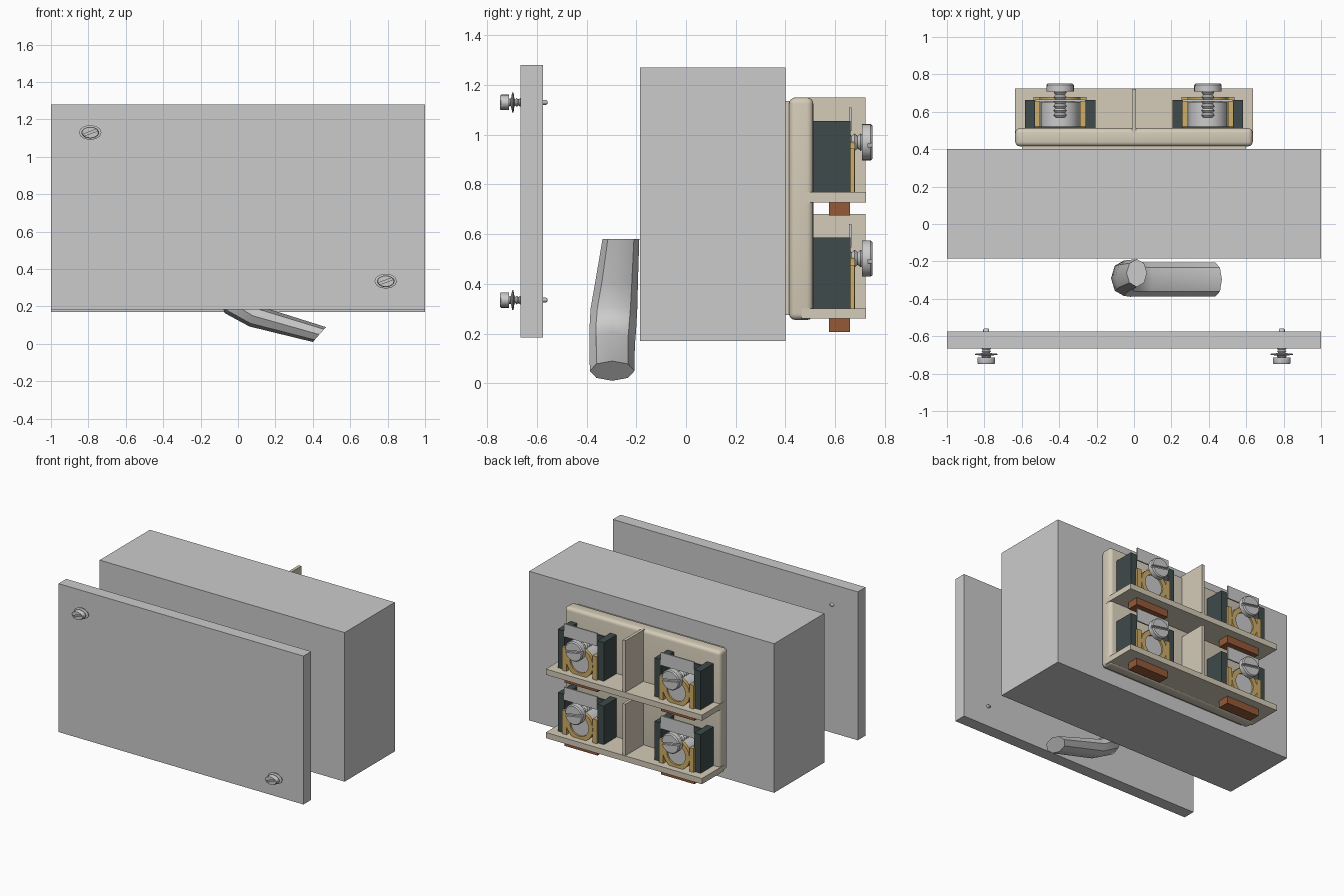
import bpy, bmesh, math
from mathutils import Vector

if "Cube" in bpy.data.objects:
    bpy.data.objects.remove(bpy.data.objects["Cube"])


def material(name, rgb):
    m = bpy.data.materials.new(name)
    m.diffuse_color = (*rgb, 1)
    m.use_nodes = True
    m.node_tree.nodes["Principled BSDF"].inputs["Base Color"].default_value = m.diffuse_color
    return m


BEIGE = material("beige_plastic", (0.66, 0.60, 0.48))
DARK = material("dark_insulator", (0.05, 0.07, 0.07))
BRASS = material("brass", (0.62, 0.42, 0.14))
BROWN = material("brown_contact", (0.30, 0.10, 0.04))


def finish(name, bm, mat=None, smooth=False):
    bmesh.ops.recalc_face_normals(bm, faces=bm.faces)
    me = bpy.data.meshes.new(name)
    bm.to_mesh(me)
    bm.free()
    ob = bpy.data.objects.new(name, me)
    bpy.context.collection.objects.link(ob)
    if mat:
        me.materials.append(mat)
    bpy.ops.object.select_all(action='DESELECT')
    bpy.context.view_layer.objects.active = ob
    ob.select_set(True)
    if smooth:
        bpy.ops.object.shade_smooth_by_angle(angle=math.radians(40))
    return ob


def box(name, x, y, z, mat=None, bevel=0):
    bm = bmesh.new()
    bmesh.ops.create_cube(bm, size=1)
    for v in bm.verts:
        v.co = [(a + b) / 2 + c * (b - a) for (a, b), c in zip((x, y, z), v.co)]
    if bevel:
        bmesh.ops.bevel(bm, geom=bm.edges[:], offset=bevel, segments=4,
                        profile=0.5, affect='EDGES')
    return finish(name, bm, mat, bool(bevel))


def loft(bm, rings, closed=False):
    vs = [[bm.verts.new(p) for p in r] for r in rings]
    pairs = list(zip(vs, vs[1:])) + ([(vs[-1], vs[0])] if closed else [])
    for a, b in pairs:
        for i in range(len(a)):
            j = (i + 1) % len(a)
            bm.faces.new((a[i], a[j], b[j], b[i]))
    if not closed:
        bm.faces.new(vs[0])
        bm.faces.new(vs[-1])


def turned(name, cx, cz, profile, mat=None, n=24, sx=1, sz=1, closed=False):
    """Lathe (radius, y) points around an axis parallel to y."""
    bm = bmesh.new()
    loft(bm, [[(cx + sx * r * math.cos(2 * math.pi * i / n), y,
                cz + sz * r * math.sin(2 * math.pi * i / n)) for i in range(n)]
              for r, y in profile], closed)
    return finish(name, bm, mat, True)


def thread(r, y0, y1, turns):
    step = (y1 - y0) / turns
    pts = []
    for i in range(turns):
        pts += [(r * 0.72, y0 + i * step), (r, y0 + (i + 0.5) * step)]
    return pts + [(r * 0.72, y1)]


def cut_slots(head, cx, y, cz, length, width, depth, angles):
    """Cut driver slots into a screw head."""
    for a in angles:
        bm = bmesh.new()
        bmesh.ops.create_cube(bm, size=1)
        for v in bm.verts:
            px, pz = v.co.x * length, v.co.z * width
            v.co = (cx + px * math.cos(a) - pz * math.sin(a), y + v.co.y * depth * 2,
                    cz + px * math.sin(a) + pz * math.cos(a))
        cutter = finish("slot_cutter", bm)
        cutter.hide_render = True
        mod = head.modifiers.new("slot", 'BOOLEAN')
        mod.object, mod.operation, mod.solver = cutter, 'DIFFERENCE', 'EXACT'
        bpy.context.view_layer.objects.active = head
        bpy.ops.object.modifier_apply(modifier=mod.name)
        bpy.data.objects.remove(cutter)


# cover plate and switch body
box("cover_plate", (-1, 1), (-0.665, -0.575), (0.185, 1.28))
box("switch_body", (-1, 1), (-0.185, 0.40), (0.17, 1.27))

# cover screws, wider than tall
for k, (sx, sz) in enumerate(((-0.79, 1.13), (0.79, 0.335))):
    kw = dict(sx=1.0, sz=0.66)
    head = turned(f"cover_screw_head_{k}", sx, sz,
                  [(0.043, -0.748), (0.047, -0.744), (0.047, -0.713)], **kw)
    cut_slots(head, sx, -0.748, sz, 0.075, 0.011, 0.014,
              [math.radians(20), math.radians(110)])
    turned(f"cover_screw_washer_{k}", sx, sz,
           [(0.022, -0.705), (0.06, -0.699), (0.06, -0.694), (0.022, -0.69)], n=12, **kw)
    turned(f"cover_screw_shank_{k}", sx, sz, thread(0.026, -0.715, -0.66, 4), n=16, **kw)
    turned(f"cover_screw_tip_{k}", sx, sz,
           [(0.016, -0.665), (0.016, -0.565), (0.01, -0.558)], n=12, **kw)

# bent toggle lever: (x, y, z, half width in bend plane, half width in y)
path = [(0.015, -0.262, 0.58, 0.055, 0.074), (-0.035, -0.278, 0.42, 0.065, 0.085),
        (-0.055, -0.290, 0.30, 0.068, 0.094), (-0.02, -0.295, 0.21, 0.068, 0.094),
        (0.08, -0.297, 0.150, 0.06, 0.091), (0.435, -0.297, 0.050, 0.053, 0.09)]
pts = [Vector(p[:3]) for p in path]
rings = []
for i, p in enumerate(path):
    d = pts[min(i + 1, 5)] - pts[max(i - 1, 0)]
    n = Vector((-d.z, 0, d.x)).normalized()
    if i == 0:
        n = Vector((1, 0, 0))          # level top end
    if i == 5:
        n = Vector((0.66, 0, 0.75))    # slanted lower end
    rings.append([pts[i] + n * p[3] * math.cos(a) + Vector((0, p[4] * math.sin(a), 0))
                  for a in (math.pi * k / 4 for k in range(8))])
bm = bmesh.new()
loft(bm, rings)
finish("toggle_lever", bm, None, True)

# terminal block base
box("terminal_foot", (-0.60, 0.60), (0.395, 0.42), (0.275, 1.135), BEIGE)
box("terminal_base", (-0.635, 0.635), (0.415, 0.512), (0.255, 1.15), BEIGE, 0.025)


def terminal(tag, cx, s):
    """One clamp terminal standing on a shelf whose top is at z = s."""
    for side, sg in (("left", -1), ("right", 1)):
        def span(a, b):
            return tuple(sorted((cx + sg * a, cx + sg * b)))
        box(f"insulator_{side}_{tag}", span(0.135, 0.188), (0.505, 0.662),
            (s, s + 0.285), DARK)
        box(f"brass_side_{side}_{tag}", span(0.107, 0.142), (0.51, 0.678),
            (s - 0.005, s + 0.175), BRASS)
    box(f"insulator_back_{tag}", (cx - 0.14, cx + 0.14), (0.505, 0.52), (s, s + 0.25), DARK)
    # brass ring around the round contact
    cz = s + 0.095
    turned(f"contact_cylinder_{tag}", cx, cz, [(0.078, 0.515), (0.078, 0.668)])
    turned(f"brass_ring_{tag}", cx, cz,
           [(0.076, 0.655), (0.11, 0.655), (0.11, 0.68), (0.076, 0.68)], BRASS, closed=True)
    turned(f"clamp_boss_{tag}", cx, s + 0.09, [(0.105, 0.515), (0.105, 0.652)])
    # metal tab behind the screw, screw, and contact below the shelf
    box(f"clamp_tab_{tag}", (cx - 0.135, cx + 0.135), (0.656, 0.666), (s + 0.245, s + 0.34))
    zs = s + 0.2
    turned(f"terminal_screw_shank_{tag}", cx, zs, thread(0.035, 0.57, 0.715, 6), n=16)
    head = turned(f"terminal_screw_head_{tag}", cx, zs,
                  [(0.073, 0.708), (0.073, 0.743), (0.066, 0.751)])
    cut_slots(head, cx, 0.751, zs, 0.2, 0.016, 0.018, [math.radians(-10)])
    box(f"lower_contact_{tag}", (cx - 0.135, cx + 0.135), (0.575, 0.66),
        (s - 0.095, s - 0.035), BROWN)


# two rows of shelf, divider and a pair of terminals
for row, s in (("upper", 0.77), ("lower", 0.302)):
    box(f"{row}_shelf", (-0.637, 0.637), (0.465, 0.725), (s - 0.042, s), BEIGE)
    box(f"{row}_divider", (-0.011, 0.011), (0.47, 0.722), (s - 0.02, s + 0.38), BEIGE)
    for col, cx in (("left", -0.395), ("right", 0.395)):
        terminal(f"{row}_{col}", cx, s)
